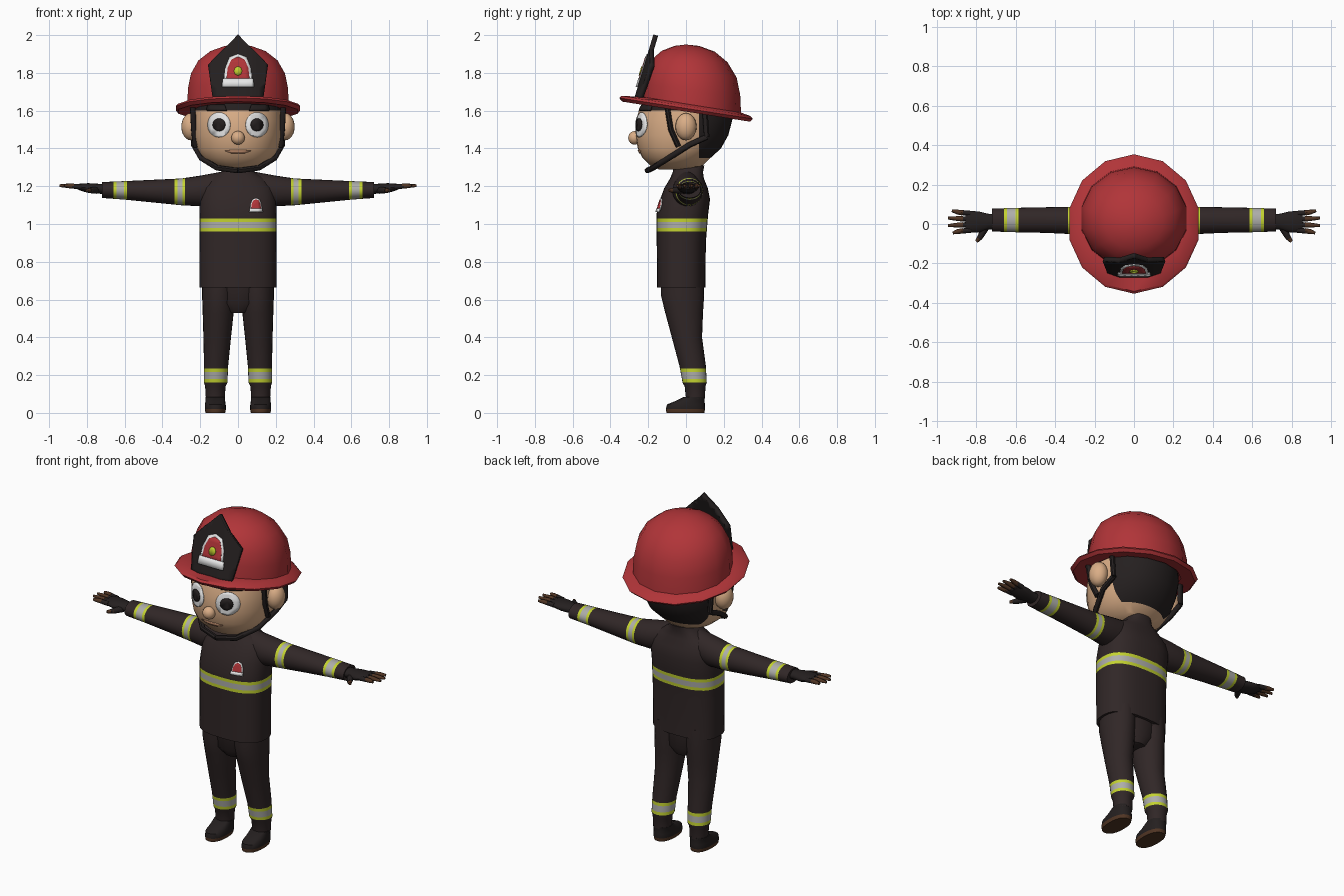
import bpy, bmesh
from math import cos, sin, tau, pi, radians
from mathutils import Vector
from mathutils.bvhtree import BVHTree

if "Cube" in bpy.data.objects:
    bpy.data.objects.remove(bpy.data.objects["Cube"])


def material(name, *rgb):
    m = bpy.data.materials.new(name)
    m.use_nodes = True
    m.diffuse_color = (*rgb, 1)
    node = next(n for n in m.node_tree.nodes if n.type == 'BSDF_PRINCIPLED')
    node.inputs["Base Color"].default_value = (*rgb, 1)
    return m


CLOTH = material("charcoal cloth", .03, .02, .02)
BLACK = material("black leather", .018, .014, .014)
RED = material("helmet red", .44, .035, .04)
SKIN = material("skin", .70, .42, .24)
LIP = material("lip", .55, .28, .16)
SILVER = material("reflective silver", .42, .42, .40)
LIME = material("lime yellow", .55, .65, .03)
WHITE = material("white", .8, .8, .8)
BROWN = material("brown", .08, .035, .017)


def finish(name, bm, mats, angle=45):
    bmesh.ops.recalc_face_normals(bm, faces=bm.faces)
    me = bpy.data.meshes.new(name)
    bm.to_mesh(me)
    bm.free()
    ob = bpy.data.objects.new(name, me)
    bpy.context.collection.objects.link(ob)
    for m in mats:
        me.materials.append(m)
    smooth(ob, angle)
    return ob


def smooth(ob, angle=45):
    bpy.ops.object.select_all(action='DESELECT')
    ob.select_set(True)
    bpy.context.view_layer.objects.active = ob
    bpy.ops.object.shade_smooth_by_angle(angle=radians(angle))


def cut(bm, co, no):
    bmesh.ops.bisect_plane(bm, geom=bm.verts[:] + bm.edges[:] + bm.faces[:],
                           dist=1e-5, plane_co=co, plane_no=no)


def loft(name, rings, mats, axis='z', n=24, power=2, side=1, bands=(),
         cuts=(), rule=None, warp=None, angle=45, closed=False):
    """Skin rings of (position, centre 1, centre 2, radius 1, radius 2)."""
    bm = bmesh.new()
    loops = []
    for t, a, b, ra, rb in rings:
        loop = []
        for i in range(n):
            c, s = cos(pi / 2 + tau * i / n), sin(pi / 2 + tau * i / n)
            u = a + ra * abs(c) ** (2 / power) * (1 if c > 0 else -1)
            v = b + rb * abs(s) ** (2 / power) * (1 if s > 0 else -1)
            p = Vector((u, v, t) if axis == 'z' else (t, u, v))
            loop.append(bm.verts.new(warp(p) if warp else p))
        loops.append(loop)
    pairs = list(zip(loops, loops[1:]))
    if closed:
        pairs.append((loops[-1], loops[0]))
    else:
        bm.faces.new(loops[0])
        bm.faces.new(loops[-1])
    for lo, hi in pairs:
        for i in range(n):
            j = (i + 1) % n
            bm.faces.new((lo[i], lo[j], hi[j], hi[i]))
    # stripes and colour borders become real edges
    k = 'xyz'.index(axis)
    no = Vector((0, 0, 0))
    no[k] = 1
    for edge in {e for band in bands for e in band[:2]}:
        cut(bm, no * edge, no)
    for co, direction in cuts:
        cut(bm, co, direction)
    for f in bm.faces:
        c = f.calc_center_median()
        for lo, hi, index in bands:
            if lo < c[k] < hi:
                f.material_index = index
        if rule:
            f.material_index = rule(c)
    for v in bm.verts:
        v.co.x *= side
    return finish(name, bm, mats, angle)


def stripe(lo, hi, edge):
    return [(lo, lo + edge, 2), (lo + edge, hi - edge, 1), (hi - edge, hi, 2)]


def plate(name, outline, mat, surface, lift=.004, thick=.006):
    """Outline in x and z laid over a surface giving y."""
    bm = bmesh.new()
    bm.faces.new([bm.verts.new((x, 0, z)) for x, z in outline])
    for i in range(-8, 9):
        cut(bm, (i * .035, 0, 0), (1, 0, 0))
    for i in range(30, 60):
        cut(bm, (0, 0, i * .035), (0, 0, 1))
    for v in bm.verts:
        v.co.y = surface(v.co.x, v.co.z) - lift
    ob = finish(name, bm, [mat], 20)
    mod = ob.modifiers.new("thickness", 'SOLIDIFY')
    mod.thickness, mod.offset = thick, 0
    return ob


def front_of(ob):
    tree = BVHTree.FromPolygons([v.co for v in ob.data.vertices],
                                [p.vertices for p in ob.data.polygons])
    return lambda x, z: tree.ray_cast(Vector((x, -2, z)), Vector((0, 1, 0)))[0].y


def tube(name, pts, radii, mat):
    cu = bpy.data.curves.new(name, 'CURVE')
    cu.dimensions, cu.bevel_depth = '3D', 1
    cu.bevel_resolution, cu.use_fill_caps = 2, True
    sp = cu.splines.new('POLY')
    sp.points.add(len(pts) - 1)
    for q, p, r in zip(sp.points, pts, radii):
        q.co, q.radius = (*p, 1), r
    cu.materials.append(mat)
    ob = bpy.data.objects.new(name, cu)
    bpy.context.collection.objects.link(ob)
    bpy.ops.object.select_all(action='DESELECT')
    ob.select_set(True)
    bpy.context.view_layer.objects.active = ob
    bpy.ops.object.convert(target='MESH')
    smooth(bpy.context.object)


def ball(name, centre, size, mat):
    bm = bmesh.new()
    bmesh.ops.create_uvsphere(bm, u_segments=20, v_segments=12, radius=1)
    for v in bm.verts:
        v.co = Vector(centre) + v.co * Vector(size)
    finish(name, bm, [mat])


def oval(cx, cz, rx, rz, n=20):
    return [(cx + rx * cos(tau * i / n), cz + rz * sin(tau * i / n)) for i in range(n)]


def mirrored(half, cx=0, cz=0, s=1):
    pts = half + [(-x, z) for x, z in reversed(half) if x]
    return [(cx + x * s, cz + z * s) for x, z in pts]


def emblem(name, cx, cz, s, surface):
    bell = mirrored([(0, .16), (.035, .145), (.055, .10), (.062, .03)], cx, cz, s)
    rim = mirrored([(0, .175), (.045, .158), (.068, .10), (.074, .03)], cx, cz, s)
    base = mirrored([(.08, .045), (.085, 0)], cx, cz, s)
    plate(name + "_rim", rim, WHITE, surface, .003)
    plate(name + "_bell", bell, RED, surface, .006)
    plate(name + "_base", base, WHITE, surface, .008)
    return oval(cx, cz + .085 * s, .022 * s, .024 * s, 8)


# Jacket body and pelvis
jacket = loft("jacket", [(.665, 0, -.025, .203, .128), (.9, 0, -.025, .204, .13),
                         (1.05, 0, -.02, .204, .137), (1.13, 0, -.005, .202, .132),
                         (1.19, 0, 0, .19, .115), (1.24, 0, .005, .15, .09),
                         (1.275, 0, .01, .09, .08), (1.31, 0, .015, .068, .082)],
              [CLOTH, SILVER, LIME], n=28, power=2.6, bands=stripe(.96, 1.028, .018))
loft("pelvis", [(.53, 0, -.01, .06, .07), (.58, 0, -.015, .13, .1),
                (.70, 0, -.02, .17, .11)], [CLOTH])
emblem("chest_emblem", .095, 1.063, .42, front_of(jacket))

# Head with hair at the back, and neck
loft("neck", [(1.25, 0, .015, .062, .065), (1.35, 0, .015, .06, .063)], [SKIN])
head = loft("head", [(1.288, 0, -.06, .07, .08), (1.305, 0, -.05, .135, .135),
                     (1.35, 0, -.05, .19, .18), (1.40, 0, -.035, .216, .22),
                     (1.47, 0, -.022, .231, .246), (1.55, 0, -.01, .236, .255),
                     (1.62, 0, 0, .23, .243), (1.70, 0, .01, .2, .2)],
            [SKIN, BLACK], n=32, power=2.1, angle=60,
            cuts=[((0, .07, 0), (0, 1, 0)), ((0, 0, 1.35), (0, 0, 1)),
                  ((0, 0, 1.6), (0, 0, 1))],
            rule=lambda c: int((c.y > .07 and c.z > 1.35) or c.z > 1.61))
face = front_of(head)
ball("nose", (0, -.272, 1.456), (.036, .034, .036), SKIN)
plate("mouth", [(-.07, 1.388), (-.03, 1.374), (.03, 1.374), (.07, 1.388),
                (.03, 1.392), (-.03, 1.392)], LIP, face, .002)

# Helmet dome and brim, both lower at the back
loft("helmet_dome", [(0, 0, .03, .275, .262), (.10, 0, .03, .272, .257),
                     (.18, 0, .028, .255, .24), (.25, 0, .02, .215, .2),
                     (.30, 0, .012, .15, .14), (.328, 0, .005, .07, .065),
                     (.334, 0, 0, .01, .01)], [RED], n=14, angle=60,
     warp=lambda p: Vector((p.x, p.y, 1.615 + p.z - .157 * p.y * (1 - p.z / .335))))
loft("helmet_brim", [(-.012, 0, .02, .24, .24), (-.02, 0, 0, .322, .338),
                     (-.003, 0, 0, .337, .354), (.01, 0, 0, .325, .342),
                     (.022, 0, .028, .27, .257)], [RED], n=14, closed=True,
     warp=lambda p: Vector((p.x, p.y, 1.615 + p.z - .157 * p.y)))


# Front shield of the helmet with its emblem
def shield(x, z):
    return -.262 + .3 * (z - 1.66) + .35 * max(0, abs(x) - .07)


plate("helmet_shield", mirrored([(0, 2), (.155, 1.84), (.13, 1.66)]), BLACK, shield, 0, .026)
dot = emblem("helmet_emblem", 0, 1.725, 1, lambda x, z: shield(x, z) - .013)
plate("helmet_emblem_dot", dot, LIME, shield, .024)

for s, label in ((1, "left"), (-1, "right")):
    # Face details and chin strap
    plate(label + "_eye", oval(s * .1, 1.525, .06, .066), WHITE, face, .003)
    plate(label + "_pupil", oval(s * .1, 1.525, .033, .034), BLACK, face, .008)
    plate(label + "_eyebrow", [(s * .06, 1.6), (s * .165, 1.6), (s * .16, 1.63),
                               (s * .07, 1.63)], BLACK, face, .006, .009)
    ball(label + "_ear", (s * .25, 0, 1.515), (.05, .056, .072), SKIN)
    for part, pts in (("chin", [(.235, .11, 1.46), (.235, .02, 1.42), (.195, -.09, 1.35),
                                (.11, -.175, 1.297), (0, -.205, 1.283)]),
                      ("front", [(.24, -.1, 1.62), (.234, -.08, 1.5), (.225, -.04, 1.41)]),
                      ("rear", [(.24, .1, 1.6), (.235, .11, 1.46)])):
        tube(f"{label}_{part}_strap", [(s * x, y, z) for x, y, z in pts],
             [.015] * len(pts), BLACK)

    # Sleeve
    loft(label + "_sleeve", [(.08, .005, 1.19, .07, .088), (.2, .01, 1.175, .082, .081),
                             (.3, .018, 1.17, .07, .071), (.45, .02, 1.174, .065, .06),
                             (.6, .02, 1.178, .062, .049), (.72, .02, 1.18, .058, .042)],
         [CLOTH, SILVER, LIME], axis='x', side=s,
         bands=stripe(.28, .335, .015) + stripe(.587, .66, .016))

    # Glove with fingers and thumb
    loft(label + "_glove", [(.7, .012, 1.185, .04, .028), (.74, .012, 1.187, .04, .026),
                            (.79, .01, 1.19, .054, .026), (.83, .012, 1.195, .054, .02),
                            (.855, .012, 1.198, .046, .012)], [BLACK], axis='x', side=s, n=16)
    for i, reach in enumerate((.925, .945, .945, .92)):
        y = .053 - i * .028
        tip = y + (y - .011) * .35
        mid = ((.895) * s, (y + tip) / 2, 1.202)
        tube(f"{label}_finger_{i + 1}", [(.83 * s, y, 1.196), mid], [.014, .012], BLACK)
        tube(f"{label}_fingertip_{i + 1}", [(.87 * s, (3 * y + tip) / 4, 1.2), mid,
                                            (reach * s, tip, 1.203)], [.0135, .0125, .007], BROWN)
    tube(label + "_thumb", [(.75 * s, -.01, 1.18), (.775 * s, -.055, 1.178),
                            (.787 * s, -.075, 1.178)], [.02, .016, .013], BLACK)
    tube(label + "_thumb_tip", [(.78 * s, -.064, 1.178), (.8 * s, -.09, 1.178)],
         [.0145, .008], BROWN)

    # Trouser leg and boot
    loft(label + "_trouser_leg", [(.075, .12, .05, .05, .05), (.14, .12, .048, .054, .055),
                                  (.16, .118, .046, .062, .064), (.25, .116, .035, .064, .07),
                                  (.4, .11, .005, .073, .08), (.53, .105, -.01, .082, .1),
                                  (.62, .104, -.018, .086, .114), (.72, .1, -.018, .09, .112)],
         [CLOTH, SILVER, LIME], side=s, bands=stripe(.162, .234, .018))
    loft(label + "_boot", [(0, .12, -.003, .052, .1), (.02, .12, -.003, .056, .104),
                           (.045, .12, 0, .055, .1), (.062, .12, .02, .052, .078),
                           (.085, .12, .045, .052, .055)],
         [BLACK, BROWN], side=s, power=2.3, bands=[(-.01, .02, 1)])
